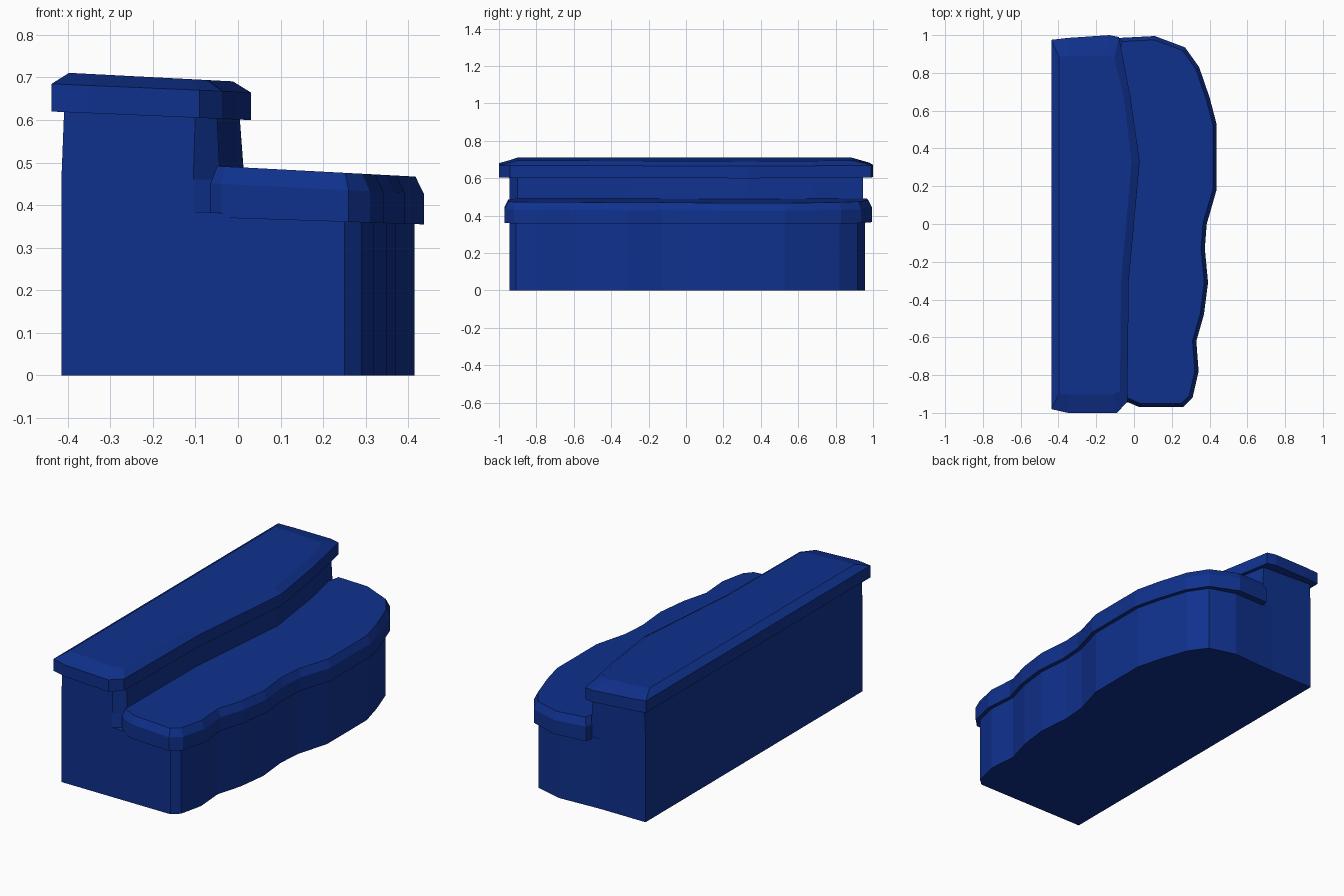
import bpy, bmesh
from mathutils import Vector

blue = bpy.data.materials.new("deep blue")
blue.diffuse_color = (0.005, 0.031, 0.27, 1)


def inset(pts, d):
    """Mitred inward offset of a counter-clockwise outline."""
    out = []
    for i, p in enumerate(pts):
        a, b, c = Vector(pts[i - 1]), Vector(p), Vector(pts[(i + 1) % len(pts)])
        u, v = (b - a).normalized(), (c - b).normalized()
        n1, n2 = Vector((-u.y, u.x)), Vector((-v.y, v.x))
        q = b + (n1 + n2) * d / (1 + n1.dot(n2))
        out.append((q.x, q.y))
    return out


def loft(name, rings):
    """Solid through rings of (outline, height at x=0, slope along x)."""
    bm = bmesh.new()
    loops = [[bm.verts.new((x, y, z + s * x)) for x, y in pts] for pts, z, s in rings]
    bm.faces.new(loops[0][::-1])
    bm.faces.new(loops[-1])
    n = len(loops[0])
    for lo, hi in zip(loops, loops[1:]):
        for i in range(n):
            j = (i + 1) % n
            bm.faces.new((lo[i], lo[j], hi[j], hi[i]))
    bmesh.ops.recalc_face_normals(bm, faces=bm.faces)
    me = bpy.data.meshes.new(name)
    bm.to_mesh(me)
    bm.free()
    me.materials.append(blue)
    ob = bpy.data.objects.new(name, me)
    bpy.context.collection.objects.link(ob)
    return ob


# Wavy customer edge of the low counter, front to back
wave = [(0.26, -0.97), (0.31, -0.92), (0.342, -0.78), (0.33, -0.62), (0.37, -0.48),
        (0.392, -0.31), (0.375, -0.13), (0.385, 0.0), (0.437, 0.18), (0.437, 0.53),
        (0.40, 0.67), (0.345, 0.83), (0.27, 0.935), (0.11, 0.995)]
counter = [(-0.04, -0.94), (0.03, -0.97)] + wave + [(-0.08, 0.985), (-0.10, 0.88), (-0.10, -0.88)]

# Low counter slab with bevelled top edge
loft("counter_top", [(counter, 0.369, -0.033), (counter, 0.448, -0.05),
                     (inset(counter, 0.02), 0.489, -0.053)])

# Low counter body
foot = inset(wave, 0.022)[1:-1]
body = [(-0.15, -0.945), (0.25, -0.945)] + foot + [(0.105, 0.958), (-0.08, 0.948), (-0.15, 0.945)]
loft("counter_body", [(body, 0, 0), (body, 0.38, -0.04)])

# Rear wall, its front corner chamfer fading out towards the floor
low = [(-0.415, -0.945), (-0.105, -0.945), (-0.042, -0.944), (-0.04, -0.3), (0.015, 0.33),
       (-0.03, 0.68), (-0.085, 0.945), (-0.415, 0.945)]
mid = [(-0.415, -0.945), (-0.105, -0.945), (-0.042, -0.9)] + low[3:]
top = [(-0.408, -0.945), (-0.10, -0.945), (-0.05, -0.9), (-0.05, -0.3), (0.003, 0.33),
       (-0.045, 0.68), (-0.095, 0.945), (-0.408, 0.945)]
loft("rear_wall", [(low, 0, 0), (low, 0.14, 0), (mid, 0.46, 0), (top, 0.62, -0.04)])

# High bar slab with wide sloping bevels
bar = [(-0.438, -0.98), (-0.35, -1.0), (-0.09, -1.0), (-0.035, -0.94), (-0.028, -0.3),
       (0.03, 0.33), (-0.02, 0.68), (-0.08, 0.99), (-0.13, 1.0), (-0.35, 0.985), (-0.438, 0.975)]
crown = [(-0.397, -0.9), (-0.34, -0.902), (-0.11, -0.902), (-0.075, -0.885), (-0.068, -0.3),
         (-0.012, 0.33), (-0.055, 0.68), (-0.105, 0.88), (-0.14, 0.892), (-0.34, 0.89), (-0.397, 0.885)]
loft("bar_top", [(bar, 0.601, -0.043), (bar, 0.666, -0.043), (crown, 0.69, -0.052)])
